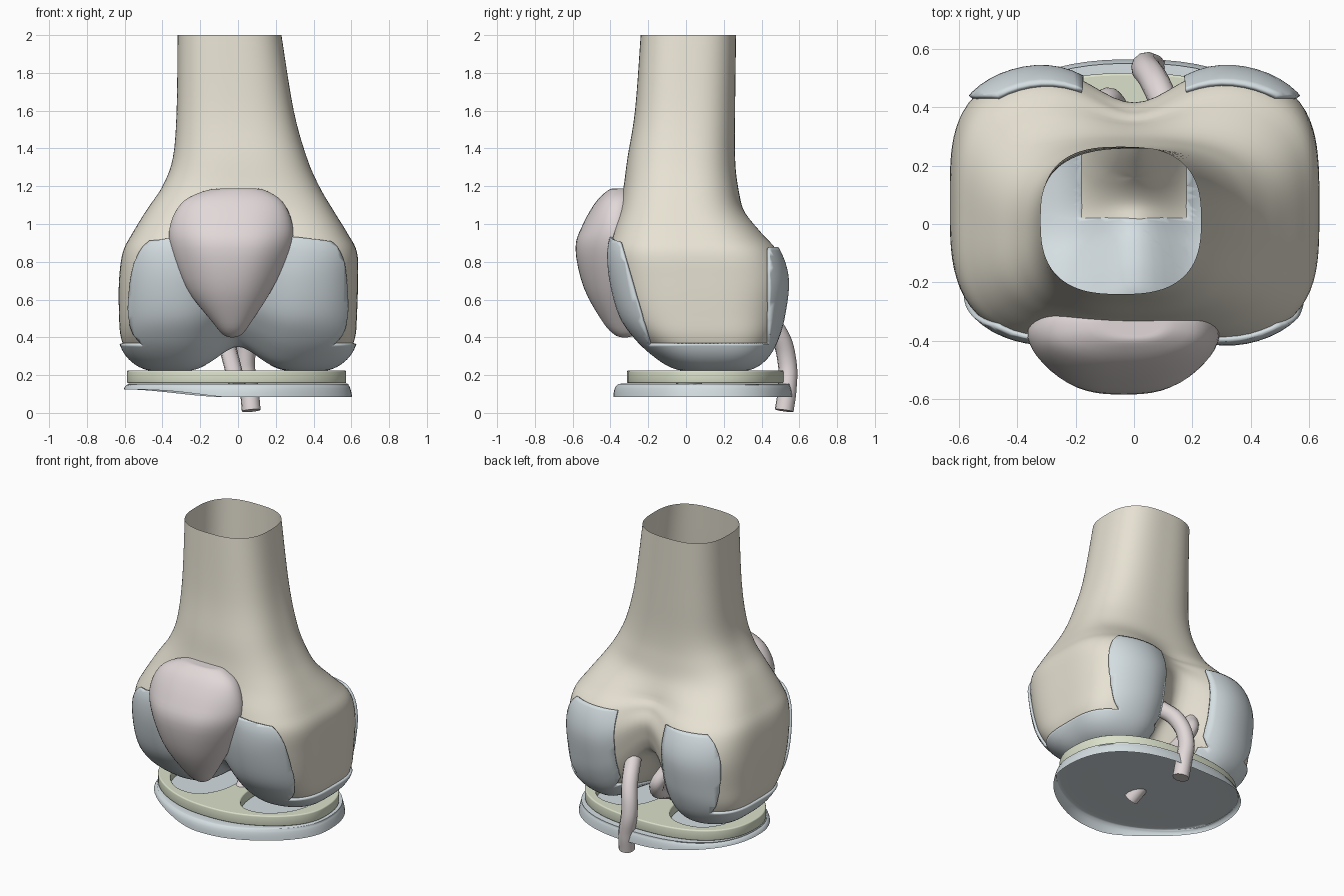
import bpy, bmesh
from math import sin, cos, pi, exp
from mathutils import Vector

if "Cube" in bpy.data.objects:
    bpy.data.objects.remove(bpy.data.objects["Cube"])


def material(name, rgb):
    m = bpy.data.materials.new(name)
    m.diffuse_color = (*rgb, 1)
    m.use_nodes = True
    m.node_tree.nodes["Principled BSDF"].inputs["Base Color"].default_value = m.diffuse_color
    return m


BONE = material("bone", (0.80, 0.76, 0.65))
CARTILAGE = material("cartilage", (0.66, 0.73, 0.76))
MENISCUS = material("meniscus", (0.70, 0.75, 0.59))
TISSUE = material("tissue", (0.76, 0.69, 0.69))


def step(a, b, v):
    t = min(1, max(0, (v - a) / (b - a)))
    return t * t * (3 - 2 * t)


def finish(ob, mat, angle=50):
    ob.data.materials.append(mat)
    bpy.ops.object.select_all(action='DESELECT')
    ob.select_set(True)
    bpy.context.view_layer.objects.active = ob
    if ob.type == 'CURVE':
        bpy.ops.object.convert(target='MESH')
        ob = bpy.context.object
    bpy.ops.object.shade_smooth_by_angle(angle=angle * pi / 180)
    return ob


def add_mesh(name, bm, mat, angle=50):
    me = bpy.data.meshes.new(name)
    bm.to_mesh(me)
    bm.free()
    ob = bpy.data.objects.new(name, me)
    bpy.context.collection.objects.link(ob)
    return finish(ob, mat, angle)


def spline_rows(rows, n):
    out = []
    for i in range(len(rows) - 1):
        a, b, c, d = (rows[min(max(j, 0), len(rows) - 1)] for j in range(i - 1, i + 3))
        for s in range(n):
            t = s / n
            out.append([0.5 * (2 * q + (r - p) * t + (2 * p - 5 * q + 4 * r - u) * t * t
                               + (3 * q - p - 3 * r + u) * t ** 3)
                        for p, q, r, u in zip(a, b, c, d)])
    return out + [list(rows[-1])]


def oval(xl, xr, yf, yb, p, n):
    pts = []
    for i in range(n):
        a = 2 * pi * i / n
        c, s = cos(a), sin(a)
        r = (abs(c) ** p + abs(s) ** p) ** (-1 / p)
        pts.append(((xl + xr) / 2 + (xr - xl) / 2 * r * c,
                    (yf + yb) / 2 + (yb - yf) / 2 * r * s))
    return pts


def loft(rows, sub, n, deform=None, cap_top=False, cap_bottom=True):
    """Rows run top to bottom: z, left, right, front, back, squareness."""
    bm = bmesh.new()
    rings = []
    for z, xl, xr, yf, yb, p in spline_rows(rows, sub):
        ring = []
        for x, y in oval(xl, xr, yf, yb, p, n):
            co = (x, y, z)
            if deform:
                co = deform(x, y, z, (yf + yb) / 2)
            ring.append(bm.verts.new(co))
        rings.append(ring)
    for a, b in zip(rings, rings[1:]):
        for i in range(n):
            j = (i + 1) % n
            bm.faces.new((a[j], a[i], b[i], b[j]))
    if cap_top:
        bm.faces.new(rings[0])
    if cap_bottom:
        bm.faces.new(rings[-1][::-1])
    return bm


# Femur: open shaft flaring into two condyles
femur_rows = [
    (2.00, -.32, .23, -.24, .265, 2.7), (1.60, -.325, .295, -.27, .26, 2.7),
    (1.35, -.345, .365, -.31, .26, 2.7), (1.20, -.40, .43, -.33, .275, 2.8),
    (1.08, -.48, .50, -.355, .31, 3.0), (.95, -.56, .58, -.40, .42, 3.3),
    (.85, -.61, .63, -.42, .505, 3.5), (.70, -.63, .635, -.41, .55, 3.5),
    (.52, -.63, .63, -.36, .53, 3.5), (.40, -.62, .62, -.275, .495, 3.6),
    (.31, -.58, .58, -.18, .45, 3.5), (.25, -.50, .50, -.09, .39, 3.2),
    (.230, -.38, .38, .0, .32, 2.8), (.228, -.2, .2, .09, .24, 2.4),
    (.228, -.01, .01, .155, .165, 2)]


def condyles(x, y, z, ym):
    w = exp(-(x / .16) ** 2)
    groove = .28 * exp(-(x / .19) ** 2) * step(1.15, .8, z)
    lift = (.13 + .22 * step(0, .4, y)) * w * max(0, .95 - z) / .715
    return x, ym + (y - ym) * (1 - groove), z + lift


def femur_mesh():
    return loft(femur_rows, 5, 112, condyles)


add_mesh("femur", femur_mesh(), BONE)

# Femoral cartilage: femur surface cut along clean lines, then thickened
bm = femur_mesh()
cuts = [((0, 0, .37), (0, 0, 1)), ((0, 0, .87), (0, 0, 1)), ((0, .43, 0), (0, 1, 0)),
        ((0, -.2, .42), (0, 1, .29)), ((0, 0, .97), (.14, 0, 1)), ((0, 0, .97), (-.14, 0, 1)),
        ((.18, 0, 0), (1, 0, 0)), ((-.18, 0, 0), (1, 0, 0)), ((0, .02, 0), (0, 1, 0))]
for co, no in cuts:
    bmesh.ops.bisect_plane(bm, geom=bm.verts[:] + bm.edges[:] + bm.faces[:],
                           plane_co=co, plane_no=no, dist=.002)


def covered(c):
    if abs(c.x) < .18 and c.y > .02:
        return False
    front = c.z < .97 - .14 * abs(c.x) and (
        c.y < -.2 - .29 * (c.z - .42) or (abs(c.x) < .45 and c.y < .02))
    return front or c.z < .37 or (c.y > .43 and c.z < .87)


bare = [f for f in bm.faces if not covered(f.calc_center_median())]
bmesh.ops.delete(bm, geom=bare, context='FACES')
bmesh.ops.remove_doubles(bm, verts=bm.verts[:], dist=.003)
cart = add_mesh("femoral_cartilage", bm, CARTILAGE)
mod = cart.modifiers.new("thickness", 'SOLIDIFY')
mod.thickness = .018
mod.offset = .8


# Patella: widest at the back, narrowing to a flat front
def kneecap(x, y, z, ym):
    return -.03 + (x + .03) * (1 - .25 * step(-.36, -.58, y)), y, z


add_mesh("patella", loft([
    (1.187, -.06, .08, -.38, -.31, 2.2), (1.18, -.16, .14, -.41, -.29, 2.4),
    (1.12, -.29, .235, -.475, -.26, 2.6), (1.00, -.36, .29, -.545, -.25, 2.6),
    (.87, -.36, .285, -.585, -.25, 2.6), (.66, -.275, .185, -.54, -.25, 2.4),
    (.48, -.135, .07, -.44, -.26, 2.3), (.415, -.08, .02, -.38, -.27, 2.2),
    (.40, -.04, -.02, -.34, -.31, 2)], 4, 48, kneecap, cap_top=True), TISSUE)


# Tibial cartilage: thin plate with a flared skirt, open underneath
def narrow(x, y):
    return x * (1 - .32 * min(1, max(0, (.09 - y) / .47)) ** 2)


def skirt(x, y, z, ym):
    return narrow(x, y), y, z + max(0, .15 - z) / .065 * .04 * step(-.05, -.6, x)


add_mesh("tibial_cartilage", loft([
    (.155, -.02, .02, .07, .11, 2.3), (.155, -.3, .3, -.14, .32, 2.3),
    (.155, -.56, .56, -.33, .53, 2.4), (.148, -.585, .585, -.365, .55, 2.4),
    (.12, -.598, .597, -.38, .56, 2.4), (.083, -.605, .605, -.385, .565, 2.4)],
    3, 72, skirt, cap_top=True, cap_bottom=False), CARTILAGE, 60)

# Menisci: rim with two openings, sitting on the plate
cu = bpy.data.curves.new("menisci", 'CURVE')
cu.dimensions = '2D'
cu.fill_mode = 'BOTH'
cu.extrude = .026
cu.bevel_depth = .008
cu.bevel_resolution = 2
for outline in (oval(-.58, .565, -.305, .51, 2.4, 72),
                oval(-.50, -.05, -.21, .42, 2.3, 48), oval(.05, .49, -.21, .42, 2.3, 48)):
    sp = cu.splines.new('POLY')
    sp.points.add(len(outline) - 1)
    for pt, (x, y) in zip(sp.points, outline):
        pt.co = (narrow(x, y), y, 0, 1)
    sp.use_cyclic_u = True
ob = bpy.data.objects.new("menisci", cu)
ob.location.z = .191
bpy.context.collection.objects.link(ob)
finish(ob, MENISCUS, 40)


# Cruciate ligaments
def ligament(name, pts, radius):
    cu = bpy.data.curves.new(name, 'CURVE')
    cu.dimensions = '3D'
    cu.bevel_depth = radius
    cu.bevel_resolution = 4
    cu.use_fill_caps = True
    sp = cu.splines.new('BEZIER')
    sp.bezier_points.add(len(pts) - 1)
    for b, p in zip(sp.bezier_points, pts):
        b.co = Vector(p)
        b.handle_left_type = b.handle_right_type = 'AUTO'
    ob = bpy.data.objects.new(name, cu)
    bpy.context.collection.objects.link(ob)
    finish(ob, TISSUE)


ligament("posterior_cruciate_ligament",
         [(.12, .38, .54), (.07, .49, .42), (.04, .535, .27), (.06, .535, .12), (.07, .52, .012)], .05)
ligament("anterior_cruciate_ligament",
         [(-.13, .38, .54), (-.08, .42, .43), (-.04, .2, .29), (0, -.03, .13)], .045)
